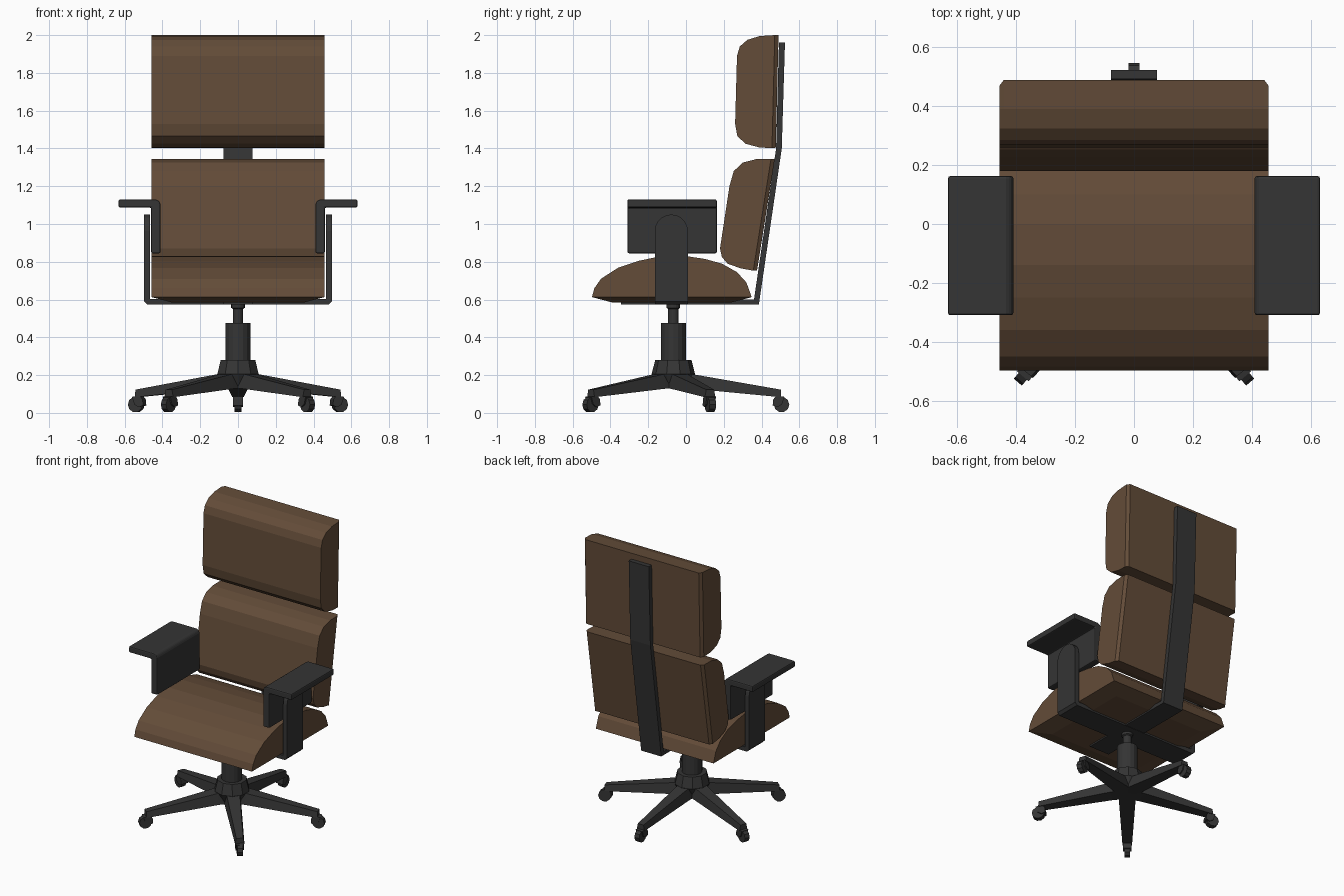
import bpy, bmesh
from math import sin, cos, pi, radians
from mathutils import Matrix, Vector

if "Cube" in bpy.data.objects:
    bpy.data.objects.remove(bpy.data.objects["Cube"])


def material(name, rgb):
    m = bpy.data.materials.new(name)
    m.diffuse_color = (*rgb, 1)
    m.use_nodes = True
    m.node_tree.nodes["Principled BSDF"].inputs["Base Color"].default_value = m.diffuse_color
    return m


LEATHER = material("brown leather", (0.125, 0.072, 0.04))
METAL = material("dark metal", (0.035, 0.035, 0.035))


def loft(bm, rings, mat=None):
    """Skin a list of closed point rings and cap both ends."""
    vs = [[bm.verts.new(mat @ Vector(p) if mat else p) for p in r] for r in rings]
    n = len(vs[0])
    for a, b in zip(vs, vs[1:]):
        for i in range(n):
            bm.faces.new((a[i], a[(i + 1) % n], b[(i + 1) % n], b[i]))
    bm.faces.new(vs[0][::-1])
    bm.faces.new(vs[-1])


def slab_x(bm, prof, x0, x1):
    loft(bm, [[(x, y, z) for y, z in prof] for x in (x0, x1)])


def slab_y(bm, prof, y0, y1):
    loft(bm, [[(x, y, z) for x, z in prof] for y in (y0, y1)])


def lathe(bm, steps, n, cy, turn=0.0):
    loft(bm, [[(r * cos(turn + 2 * pi * i / n), cy + r * sin(turn + 2 * pi * i / n), z)
               for i in range(n)] for r, z in steps])


def finish(bm, name, mat, bevel=0):
    bmesh.ops.recalc_face_normals(bm, faces=bm.faces)
    me = bpy.data.meshes.new(name)
    bm.to_mesh(me)
    bm.free()
    me.materials.append(mat)
    ob = bpy.data.objects.new(name, me)
    bpy.context.collection.objects.link(ob)
    if bevel:
        mod = ob.modifiers.new("bevel", "BEVEL")
        mod.width, mod.segments, mod.limit_method = bevel, 2, "ANGLE"
    return ob


W = 0.457

# Seat: domed profile with a shallow sloping underside
bm = bmesh.new()
slab_x(bm, [(-0.498, 0.613), (-0.485, 0.66), (-0.45, 0.71), (-0.36, 0.768), (-0.25, 0.805),
            (-0.14, 0.828), (0.0, 0.83), (0.1, 0.815), (0.19, 0.79), (0.27, 0.745),
            (0.32, 0.69), (0.348, 0.613)], -W, W)
bmesh.ops.recalc_face_normals(bm, faces=bm.faces)
under = min(bm.faces, key=lambda f: f.calc_center_median().z)
bmesh.ops.inset_region(bm, faces=[under], thickness=0.15, depth=0.028)
finish(bm, "seat", LEATHER)


# Back cushions: rounded front, chamfered rear side edges
def cushion(name, prof, rear):
    bm = bmesh.new()
    rings = []
    for x, cut in ((-W, 0.02), (-W + 0.015, 0), (W - 0.015, 0), (W, 0.02)):
        rings.append([(x, y - (cut if i in rear else 0), z) for i, (y, z) in enumerate(prof)])
    loft(bm, rings)
    finish(bm, name, LEATHER)


cushion("lower_back_cushion",
        [(0.376, 0.753), (0.47, 1.345), (0.37, 1.343), (0.30, 1.325), (0.253, 1.28), (0.23, 1.2),
         (0.18, 0.87), (0.19, 0.825), (0.22, 0.79), (0.29, 0.765)], (0, 1))
cushion("upper_back_cushion",
        [(0.475, 1.402), (0.49, 2.0), (0.39, 1.995), (0.325, 1.975), (0.285, 1.94), (0.27, 1.89),
         (0.26, 1.53), (0.272, 1.465), (0.315, 1.425), (0.39, 1.405)], (0, 1))

# Spine running under the seat and up the back
bm = bmesh.new()
slab_x(bm, [(-0.344, 0.575), (0.386, 0.575), (0.507, 1.4), (0.524, 1.96), (0.492, 1.96),
            (0.477, 1.4), (0.36, 0.6), (-0.344, 0.6)], -0.078, 0.078)
finish(bm, "back_spine", METAL)

# Cross bar joining the two arm uprights
bm = bmesh.new()
slab_y(bm, [(-0.48, 0.573), (0.48, 0.573), (0.497, 0.59), (0.497, 0.62), (0.467, 0.62),
            (0.467, 0.602), (-0.467, 0.602), (-0.467, 0.62), (-0.497, 0.62), (-0.497, 0.59)],
       -0.165, 0.01)
finish(bm, "arm_cross_bar", METAL)

for side, s in (("left", -1), ("right", 1)):
    # Round-topped upright
    bm = bmesh.new()
    arch = [(-0.0775 + 0.0875 * cos(a * pi / 10), 0.963 + 0.0875 * sin(a * pi / 10)) for a in range(11)]
    slab_x(bm, [(-0.165, 0.62), (0.01, 0.62)] + arch, s * 0.467, s * 0.497)
    finish(bm, side + "_arm_upright", METAL)
    # L-shaped armrest
    bm = bmesh.new()
    slab_y(bm, [(s * x, z) for x, z in
                [(0.41, 0.845), (0.41, 1.105), (0.417, 1.122), (0.435, 1.13), (0.632, 1.13),
                 (0.632, 1.087), (0.46, 1.087), (0.46, 0.845)]], -0.31, 0.163)
    finish(bm, side + "_armrest", METAL, 0.008)

# Gas column and hub
CY = -0.067
bm = bmesh.new()
lathe(bm, [(0.066, 0.25), (0.066, 0.475)], 16, CY)
lathe(bm, [(0.027, 0.47), (0.027, 0.55), (0.036, 0.556), (0.036, 0.577)], 16, CY)
finish(bm, "gas_column", METAL)
bm = bmesh.new()
lathe(bm, [(0.075, 0.13), (0.115, 0.205), (0.096, 0.28)], 10, CY, pi / 10)
finish(bm, "base_hub", METAL)

# Five star legs with casters
for k, ang in enumerate((90, 20, 160, -50, 230), 1):
    m = Matrix.Translation((0, CY, 0)) @ Matrix.Rotation(radians(ang), 4, "Z")
    bm = bmesh.new()
    loft(bm, [[(r, -b, z0), (r, b, z0), (r, t, z1), (r, -t, z1)] for r, b, t, z0, z1 in
              ((0.02, 0.055, 0.045, 0.13, 0.21), (0.10, 0.052, 0.042, 0.128, 0.205),
               (0.57, 0.03, 0.022, 0.083, 0.123))], m)
    finish(bm, f"base_leg_{k}", METAL)
    bm = bmesh.new()
    # wheel
    loft(bm, [[(0.573 + 0.041 * cos(a * pi / 5), y, 0.044 + 0.041 * sin(a * pi / 5))
               for a in range(10)] for y in (-0.018, 0.018)], m)
    # hood over the wheel
    hood = [(0.526, 0.04), (0.55, 0.03), (0.575, 0.045), (0.588, 0.085), (0.545, 0.092), (0.528, 0.07)]
    loft(bm, [[(r, y, z) for r, z in hood] for y in (-0.026, 0.026)], m)
    finish(bm, f"caster_{k}", METAL)
